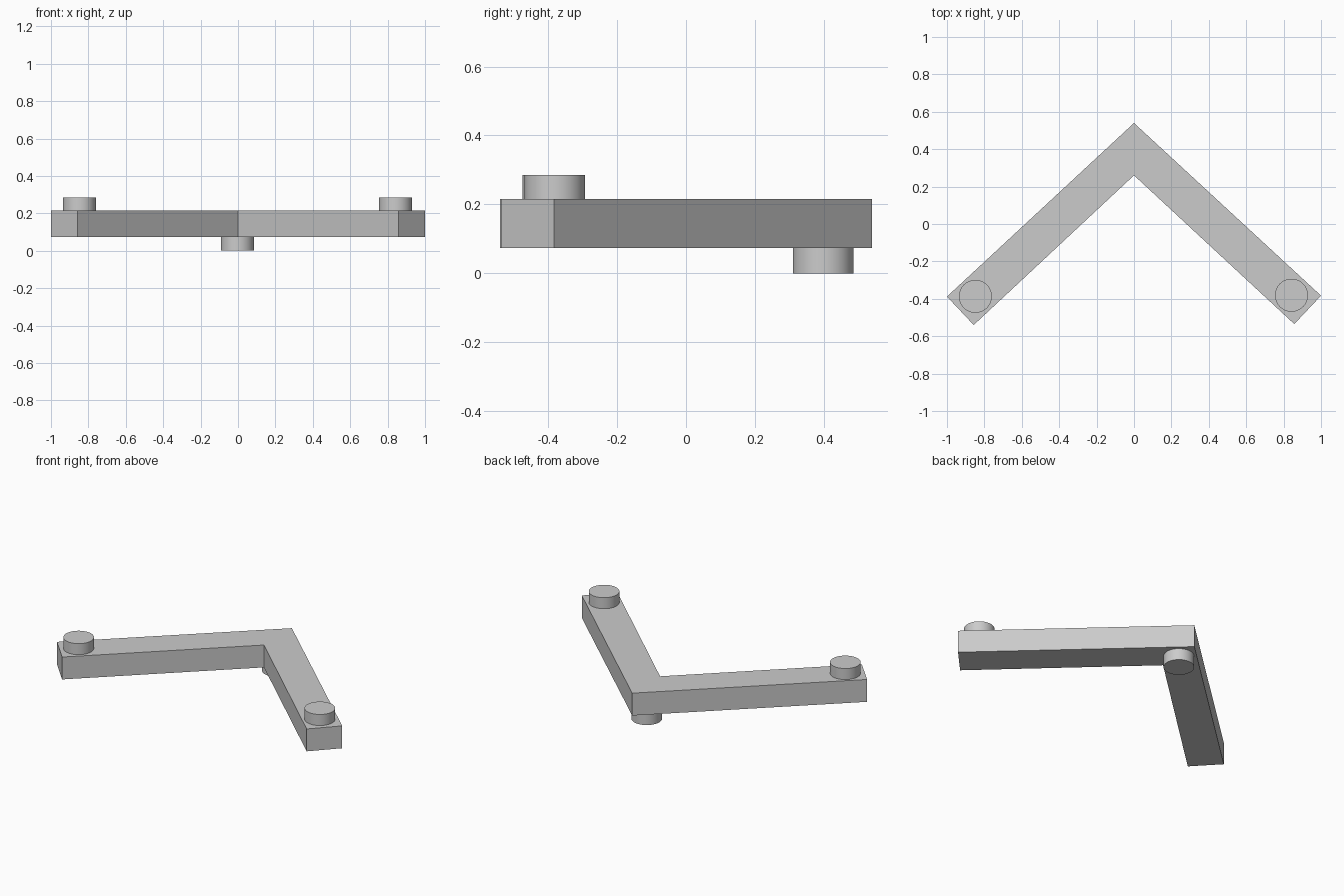
import bpy, bmesh

cube = bpy.data.objects.get("Cube")
if cube:
    bpy.data.objects.remove(cube, do_unlink=True)

# One plain grey for every part
grey = bpy.data.materials.new("light_grey")
grey.use_nodes = True
grey.diffuse_color = (0.6, 0.6, 0.6, 1)
grey.node_tree.nodes["Principled BSDF"].inputs["Base Color"].default_value = (0.6, 0.6, 0.6, 1)

BAR_BOTTOM, BAR_TOP, PEG_TOP = 0.073, 0.215, 0.285
PEG_RADIUS = 0.088


def extruded_bar(name, outline, z0, z1):
    """Extrude a flat outline upward into a solid bar."""
    bm = bmesh.new()
    face = bm.faces.new([bm.verts.new((x, y, z0)) for x, y in outline])
    result = bmesh.ops.extrude_face_region(bm, geom=[face])
    top = [v for v in result["geom"] if isinstance(v, bmesh.types.BMVert)]
    bmesh.ops.translate(bm, verts=top, vec=(0, 0, z1 - z0))
    bmesh.ops.recalc_face_normals(bm, faces=bm.faces)
    mesh = bpy.data.meshes.new(name)
    bm.to_mesh(mesh)
    bm.free()
    mesh.materials.append(grey)
    obj = bpy.data.objects.new(name, mesh)
    bpy.context.collection.objects.link(obj)
    return obj


def peg(name, x, y, z0, z1):
    """Round peg with smooth sides and sharp rims."""
    bpy.ops.mesh.primitive_cylinder_add(vertices=64, radius=PEG_RADIUS, depth=z1 - z0,
                                        location=(x, y, (z0 + z1) / 2))
    obj = bpy.context.object
    obj.name = name
    obj.data.materials.append(grey)
    bpy.ops.object.shade_smooth_by_angle()


# V-shaped bar with mitred corner and square-cut ends
outline = [(0, 0.54), (-1, -0.388), (-0.857, -0.54),
           (0, 0.26), (0.857, -0.535), (1, -0.383)]
extruded_bar("angled_bar", outline, BAR_BOTTOM, BAR_TOP)

# Pegs on top of both arm ends, and one beneath the corner
peg("right_end_peg", -0.848, -0.387, BAR_TOP, PEG_TOP)
peg("left_end_peg", 0.842, -0.381, BAR_TOP, PEG_TOP)
peg("corner_peg", -0.003, 0.398, 0, BAR_BOTTOM)
